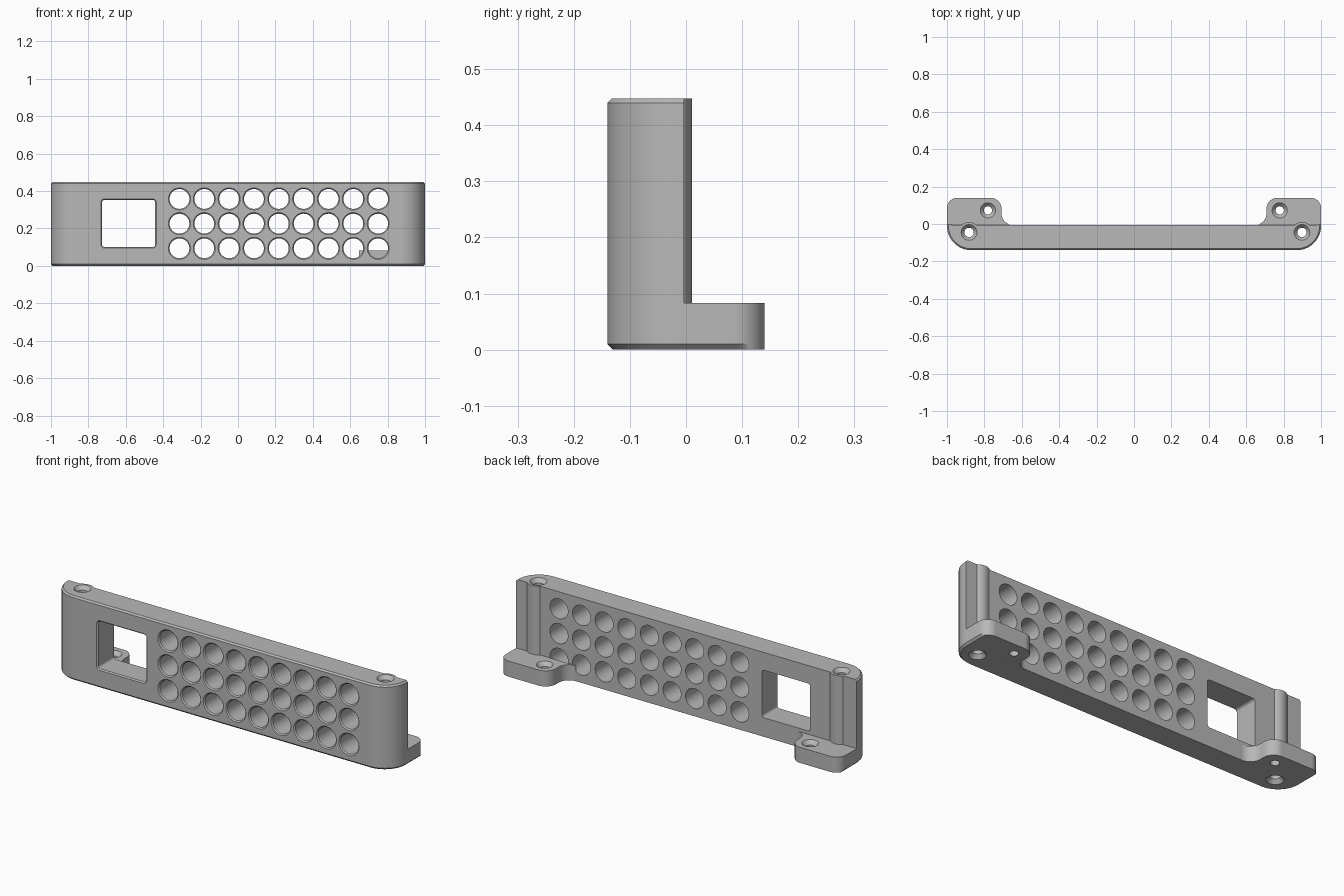
import bpy, bmesh
from math import sin, cos, radians, pi

cube = bpy.data.objects.get("Cube")
if cube:
    bpy.data.objects.remove(cube, do_unlink=True)

HEIGHT, FRONT, BACK = 0.448, -0.14, -0.004
FOOT_TOP = 0.083
SCREW_Y = -0.045

grey = bpy.data.materials.new("plain grey")
grey.use_nodes = True
grey.diffuse_color = (0.48, 0.48, 0.48, 1)
grey.node_tree.nodes["Principled BSDF"].inputs["Base Color"].default_value = (0.48, 0.48, 0.48, 1)


def arc(cx, cy, r, start, end, steps=16):
    angles = [radians(start + (end - start) * i / steps) for i in range(steps + 1)]
    return [(cx + r * cos(a), cy + r * sin(a)) for a in angles]


def loft(bm, loops):
    """Skin a stack of matching loops and cap both ends."""
    rings = [[bm.verts.new(p) for p in loop] for loop in loops]
    n = len(rings[0])
    faces = [bm.faces.new(rings[0]), bm.faces.new(rings[-1])]
    for low, high in zip(rings, rings[1:]):
        for i in range(n):
            j = (i + 1) % n
            faces.append(bm.faces.new((low[i], low[j], high[j], high[i])))
    bmesh.ops.recalc_face_normals(bm, faces=faces)


def make_object(name, bm):
    mesh = bpy.data.meshes.new(name)
    bm.to_mesh(mesh)
    bm.free()
    mesh.materials.append(grey)
    obj = bpy.data.objects.new(name, mesh)
    bpy.context.collection.objects.link(obj)
    return obj


def finish(obj, cutters):
    """Cut the openings, then smooth the rounded faces."""
    bpy.ops.object.select_all(action="DESELECT")
    obj.select_set(True)
    bpy.context.view_layer.objects.active = obj
    for cutter in cutters:
        mod = obj.modifiers.new("cut", "BOOLEAN")
        mod.operation, mod.solver, mod.object = "DIFFERENCE", "EXACT", cutter
        bpy.ops.object.modifier_apply(modifier=mod.name)
    bpy.ops.object.shade_smooth_by_angle(angle=radians(25))
    weighted = obj.modifiers.new("flat_faces", "WEIGHTED_NORMAL")
    weighted.keep_sharp = True


# Panel: rounded front corners, chamfered rims, screw bosses bulging at the back
def panel_outline(inset):
    r = 0.13 - inset
    pts = arc(-0.87, -0.01, r, 180, 270) + arc(0.87, -0.01, r, 270, 360)
    pts.append((1 - inset, BACK))
    for x in (0.898, -0.882):
        pts += arc(x, SCREW_Y, 0.056, 47, 133)
    pts.append((-1 + inset, BACK))
    return pts


bm = bmesh.new()
layers = [(0, 0.01), (0.01, 0), (HEIGHT - 0.008, 0), (HEIGHT, 0.008)]
loft(bm, [[(x, y, z) for x, y in panel_outline(inset)] for z, inset in layers])
panel = make_object("vented_panel", bm)

# Vent holes and window, flared at the front
bm = bmesh.new()
depths = [(FRONT - 0.01, 0.016), (FRONT + 0.006, 0), (0.05, 0)]
for column in range(9):
    for z in (0.094, 0.226, 0.358):
        x = -0.313 + column * 0.1328
        loft(bm, [[(px, y, pz) for px, pz in arc(x, z, 0.053 + f, 0, 350, 35)] for y, f in depths])


def window_outline(flare):
    w, h, r = 0.128, 0.112, 0.014 + flare
    pts = []
    for sx, sz, start in ((1, 1, 0), (-1, 1, 90), (-1, -1, 180), (1, -1, 270)):
        pts += arc(-0.585 + sx * w, 0.227 + sz * h, r, start, start + 90, 6)
    return pts


loft(bm, [[(x, y, z) for x, z in window_outline(f)] for y, f in depths])
opening_cutter = make_object("opening_cutter", bm)

# Screw holes: countersunk at both ends in the panel, on top only in the feet
bm = bmesh.new()
through = [(-0.01, 0.0505), (0.02, 0.025), (HEIGHT - 0.02, 0.025), (HEIGHT + 0.01, 0.0505)]
foot_hole = [(-0.01, 0.022), (FOOT_TOP - 0.02, 0.022), (FOOT_TOP + 0.01, 0.05)]
for x, y, profile in ((0.898, SCREW_Y, through), (-0.882, SCREW_Y, through),
                      (0.779, 0.073, foot_hole), (-0.781, 0.073, foot_hole)):
    loft(bm, [[(px, py, z) for px, py in arc(x, y, r, 0, 350, 35)] for z, r in profile])
screw_cutter = make_object("screw_cutter", bm)


# Feet: rounded tabs behind each end, blended into the panel
def foot_outline(inset):
    pts = [(1, BACK)] + arc(0.945, 0.085, 0.055, 0, 90)
    pts += arc(0.768, 0.08, 0.06, 90, 180)
    pts += arc(0.648, BACK + 0.06, 0.06, 0, -90)
    return [(min(x, 1 - inset), y) for x, y in pts]


finish(panel, [opening_cutter, screw_cutter])
for name, side in (("left_foot", 1), ("right_foot", -1)):
    bm = bmesh.new()
    loft(bm, [[(side * x, y, z) for x, y in foot_outline(inset)]
              for z, inset in ((0, 0.01), (0.01, 0), (FOOT_TOP, 0))])
    finish(make_object(name, bm), [screw_cutter])

for cutter in (opening_cutter, screw_cutter):
    bpy.data.objects.remove(cutter, do_unlink=True)
